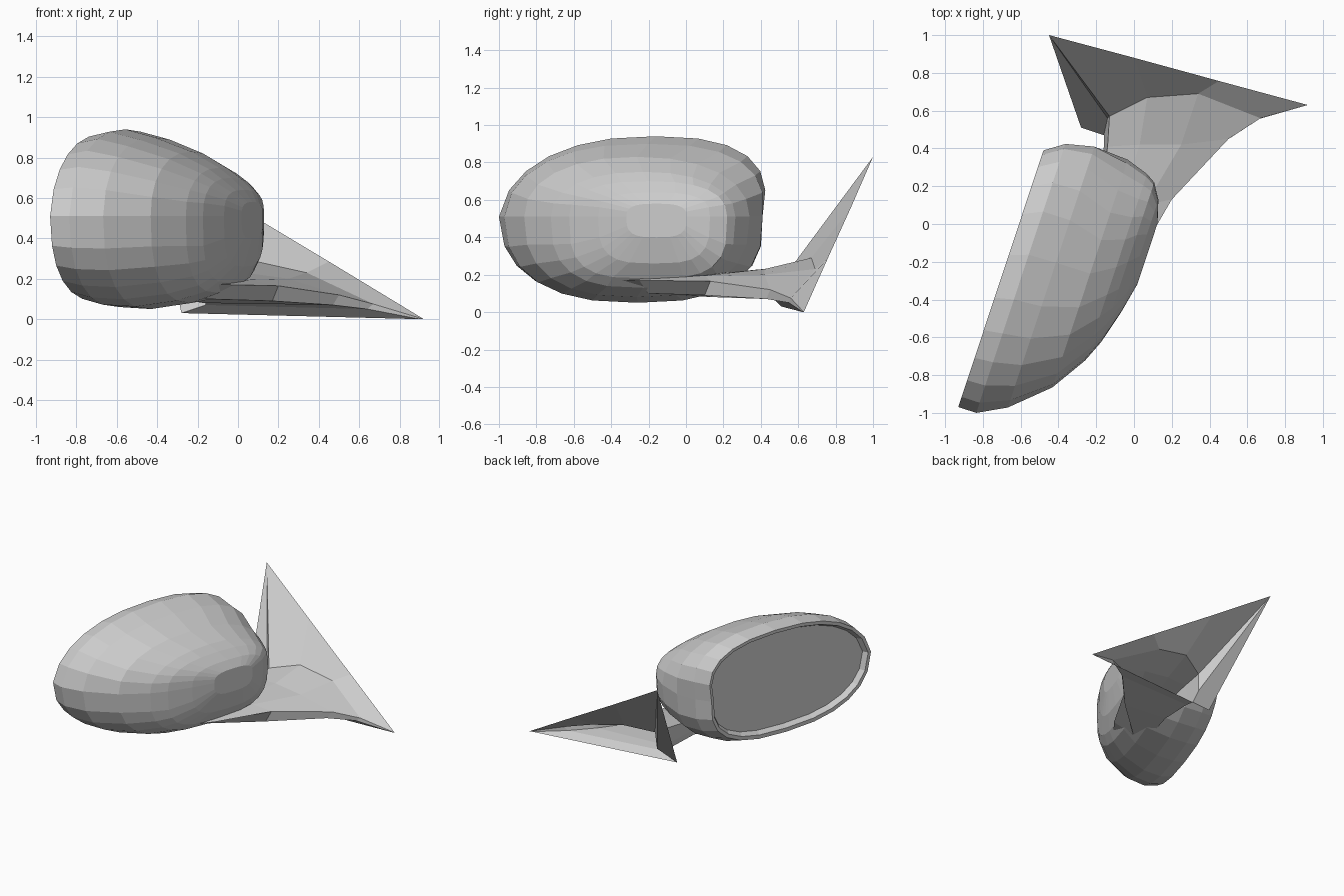
import bpy
import bmesh
import math
from mathutils import Vector

default_cube = bpy.data.objects.get("Cube")
if default_cube:
    bpy.data.objects.remove(default_cube, do_unlink=True)


def make_material(name, colour):
    material = bpy.data.materials.new(name)
    material.use_nodes = True
    material.diffuse_color = colour
    material.node_tree.nodes["Principled BSDF"].inputs["Base Color"].default_value = colour
    return material


def loft(bm, rings):
    """Join successive closed rings with quads and return their vertices."""
    rows = [[bm.verts.new(point) for point in ring] for ring in rings]
    for lower, upper in zip(rows, rows[1:]):
        count = len(lower)
        for i in range(count):
            j = (i + 1) % count
            bm.faces.new((lower[i], lower[j], upper[j], upper[i]))
    return rows


def finish(bm, name, material):
    bmesh.ops.remove_doubles(bm, verts=bm.verts, dist=0.0005)
    bmesh.ops.recalc_face_normals(bm, faces=bm.faces)
    mesh = bpy.data.meshes.new(name)
    bm.to_mesh(mesh)
    bm.free()
    mesh.materials.append(material)
    obj = bpy.data.objects.new(name, mesh)
    bpy.context.collection.objects.link(obj)
    return obj


grey = make_material("light grey", (0.6, 0.6, 0.6, 1.0))

# Housing axes: along the glass, and outward away from the glass
centre = Vector((-0.705, -0.29, 0.51))
along = Vector((0.315, 0.949, 0))
outward = Vector((0.949, -0.315, 0))
SIDES = 24


def oval(depth, start, end, bottom, top, lean=0.14, upper=0.82, lower=0.78):
    """Superellipse outline whose crown leans towards the inner end."""
    ring = []
    for i in range(SIDES):
        angle = math.tau * i / SIDES
        c, s = math.cos(angle), math.sin(angle)
        power = upper if s > 0 else lower
        c_soft = math.copysign(abs(c) ** power, c)
        s_soft = math.copysign(abs(s) ** power, s)
        u = (start + end) / 2 + (end - start) / 2 * c_soft
        u += lean * (s if s > 0 else -0.3 * s)
        height = s_soft * (top - centre.z if s > 0 else centre.z - bottom)
        ring.append(centre + along * u + outward * depth + Vector((0, 0, height)))
    return ring


# Mirror housing: rounded shell with a thin rim around a recess
bm = bmesh.new()
shell = [
    oval(0.04, -0.67, 0.66, 0.14, 0.87),
    oval(0.0, -0.69, 0.68, 0.12, 0.89),
    oval(0.0, -0.715, 0.70, 0.09, 0.915),
    oval(0.1, -0.715, 0.77, 0.06, 0.94),
    oval(0.25, -0.635, 0.82, 0.05, 0.9, lean=0.08),
    oval(0.44, -0.46, 0.81, 0.08, 0.83, lean=0.0, upper=0.9),
    oval(0.56, -0.27, 0.77, 0.13, 0.75, lean=0.0, upper=0.9, lower=0.7),
    oval(0.61, -0.15, 0.74, 0.18, 0.7, lean=0.0, upper=0.8, lower=0.6),
    oval(0.66, 0.03, 0.66, 0.26, 0.64, lean=0.0, upper=0.7, lower=0.6),
    oval(0.695, 0.2, 0.54, 0.4, 0.58, lean=0.0, upper=0.7, lower=0.6),
]
rows = loft(bm, shell)
bm.faces.new(rows[-1])
finish(bm, "mirror_housing", grey)

# Mirror glass: flat plate closing the recess
bm = bmesh.new()
bm.faces.new([bm.verts.new(point) for point in shell[0]])
glass = finish(bm, "mirror_glass", grey)
if glass.data.polygons[0].normal.dot(outward) > 0:
    glass.data.flip_normals()

# Mounting bracket: hollow funnel from the triangular door opening to the arm
# Each section runs left edge, two crown points, right edge, underside, left wall
sections = [
    [(-0.45, 1, 0.83), (0, 0.88, 0.555), (0.45, 0.757, 0.285),
     (0.92, 0.63, 0), (0.9, 0.625, 0), (-0.28, 0.51, 0.03), (-0.45, 1, 0.83)],
    [(-0.13, 0.57, 0.25), (0.07, 0.67, 0.29), (0.34, 0.69, 0.23),
     (0.67, 0.56, 0.075), (0.64, 0.55, 0.05), (-0.16, 0.47, 0.07), (-0.14, 0.56, 0.12)],
    [(-0.14, 0.41, 0.23), (0.03, 0.42, 0.23), (0.25, 0.42, 0.2),
     (0.5, 0.45, 0.12), (0.47, 0.43, 0.07), (-0.16, 0.4, 0.08), (-0.16, 0.41, 0.12)],
    [(-0.17, 0.15, 0.2), (-0.07, 0.1, 0.2), (0.06, 0.1, 0.195),
     (0.2, 0.13, 0.165), (0.17, 0.1, 0.09), (-0.17, 0.15, 0.08), (-0.17, 0.15, 0.12)],
    [(-0.3, -0.3, 0.18), (-0.2, -0.28, 0.18), (-0.1, -0.27, 0.18),
     (-0.02, -0.25, 0.17), (-0.16, -0.2, 0.1), (-0.3, -0.25, 0.1), (-0.3, -0.3, 0.12)],
]
bm = bmesh.new()
rows = loft(bm, sections)
tip = bm.verts.new((-0.37, -0.68, 0.175))
last = rows[-1]
for i, vert in enumerate(last):
    bm.faces.new((vert, last[(i + 1) % len(last)], tip))
finish(bm, "mounting_bracket", grey)
